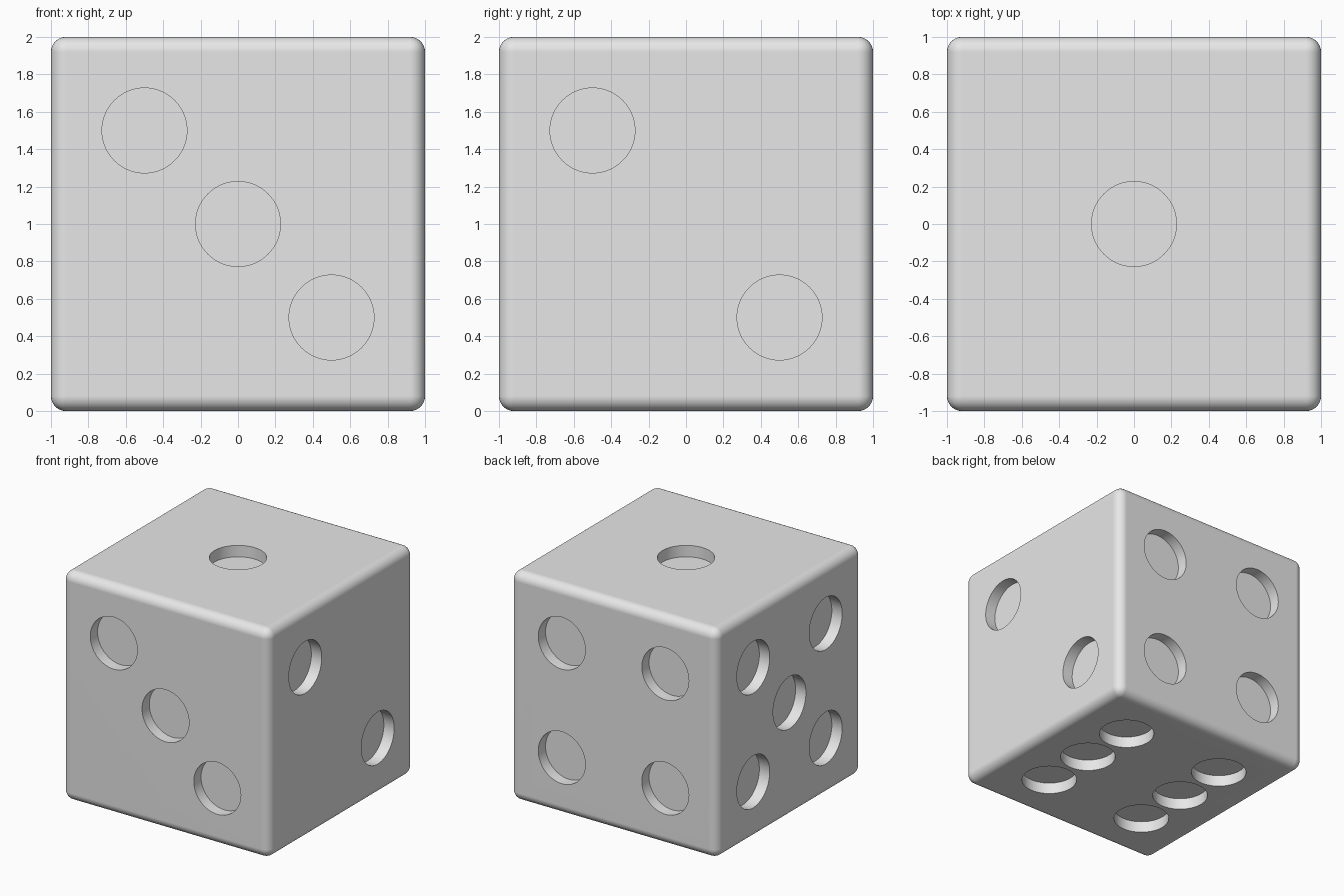
import bpy
import math
from mathutils import Vector

cube = bpy.data.objects.get("Cube")
if cube:
    bpy.data.objects.remove(cube, do_unlink=True)

PIP_RADIUS, PIP_DEPTH, SPREAD = 0.227, 0.1, 0.5

grey = bpy.data.materials.new("light_grey")
grey.use_nodes = True
colour = (0.8, 0.8, 0.8, 1)
grey.diffuse_color = colour
grey.node_tree.nodes["Principled BSDF"].inputs["Base Color"].default_value = colour

# Rounded cube body
bpy.ops.mesh.primitive_cube_add(size=2, location=(0, 0, 1))
die = bpy.context.object
die.name = "die_body"
die.data.materials.append(grey)
bevel = die.modifiers.new("round_edges", "BEVEL")
bevel.width = 0.08
bevel.segments = 8

# Pip layouts in each face's two in-plane axes
corners = [(a, b) for a in (-1, 1) for b in (-1, 1)]
diagonal = [(-1, 1), (1, -1)]
faces = [
    ((0, 0, 1), [(0, 0)]),
    ((1, 0, 0), diagonal),
    ((0, -1, 0), diagonal + [(0, 0)]),
    ((0, 1, 0), corners),
    ((-1, 0, 0), corners + [(0, 0)]),
    ((0, 0, -1), corners + [(-1, 0), (1, 0)]),
]

# Cylindrical cutters, one for each pip
cutters = bpy.data.collections.new("pip_cutters")
bpy.context.scene.collection.children.link(cutters)
for normal, pips in faces:
    n = Vector(normal)
    u, v = [Vector(axis) for axis in ((1, 0, 0), (0, 1, 0), (0, 0, 1))
            if abs(n.dot(axis)) < 0.5]
    for a, b in pips:
        bpy.ops.mesh.primitive_cylinder_add(
            vertices=64, radius=PIP_RADIUS, depth=2 * PIP_DEPTH,
            location=n + (u * a + v * b) * SPREAD + Vector((0, 0, 1)),
            rotation=n.to_track_quat("Z", "Y").to_euler())
        cutter = bpy.context.object
        cutter.name = "pip_cutter"
        cutter.data.materials.append(grey)
        cutter.hide_render = True
        for owner in list(cutter.users_collection):
            owner.objects.unlink(cutter)
        cutters.objects.link(cutter)

# Cut the recessed pips
cut = die.modifiers.new("cut_pips", "BOOLEAN")
cut.operation = "DIFFERENCE"
cut.operand_type = "COLLECTION"
cut.collection = cutters
cut.solver = "EXACT"

bpy.ops.object.select_all(action="DESELECT")
die.select_set(True)
bpy.context.view_layer.objects.active = die
for name in ("round_edges", "cut_pips"):
    bpy.ops.object.modifier_apply(modifier=name)
for cutter in list(cutters.objects):
    bpy.data.objects.remove(cutter, do_unlink=True)
bpy.data.collections.remove(cutters)

# Smooth rounded edges, crisp pip rims, flat faces
bpy.ops.object.shade_smooth_by_angle(angle=math.radians(30))
weighted = die.modifiers.new("flat_face_normals", "WEIGHTED_NORMAL")
weighted.keep_sharp = True
